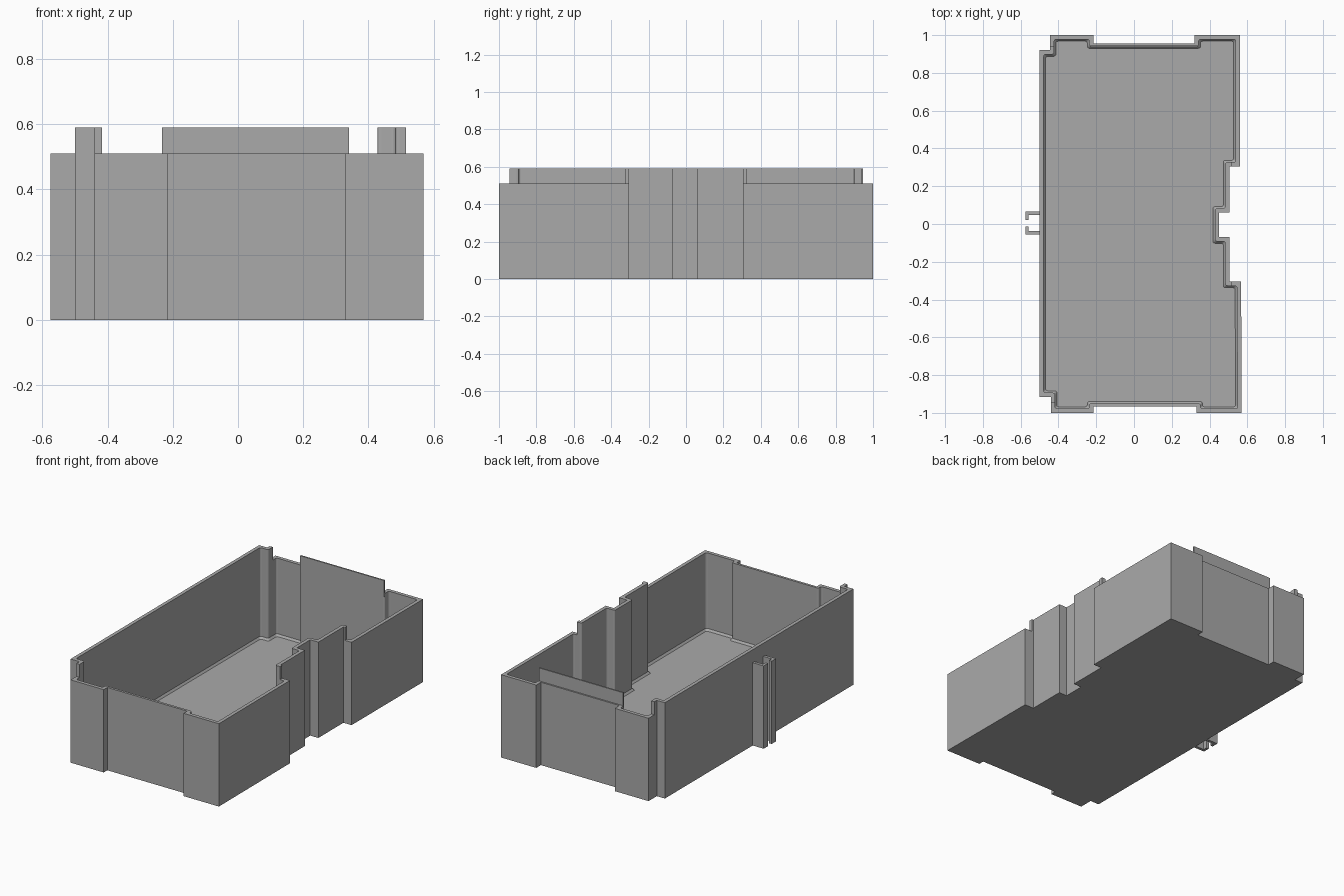
import bpy, bmesh
from mathutils import Vector

cube = bpy.data.objects.get("Cube")
if cube:
    bpy.data.objects.remove(cube, do_unlink=True)

RIM, TOP, WALL, PANEL = 0.51, 0.59, 0.022, 0.015

grey = bpy.data.materials.new("plain_grey")
grey.use_nodes = True
grey.diffuse_color = (0.4, 0.4, 0.4, 1)
grey.node_tree.nodes["Principled BSDF"].inputs["Base Color"].default_value = (0.4, 0.4, 0.4, 1)

# Outer footprint of the tray, counter-clockwise from the front left notch
OUTLINE = [Vector(p) for p in (
    (-.44, -1), (-.215, -1), (-.215, -.965), (.33, -.965), (.33, -1), (.57, -1),
    (.567, -.305), (.505, -.305), (.505, -.07), (.45, -.07), (.45, .06), (.505, .06),
    (.505, .305), (.56, .305), (.56, 1), (.32, 1), (.32, .955), (-.215, .955),
    (-.215, 1), (-.445, 1), (-.445, .92), (-.5, .92), (-.5, -.915), (-.44, -.915))]
N = len(OUTLINE)
THIN_EDGES = (2, 16)  # the recessed end panels


def finish(name, bm):
    bmesh.ops.recalc_face_normals(bm, faces=bm.faces)
    mesh = bpy.data.meshes.new(name)
    bm.to_mesh(mesh)
    bm.free()
    mesh.materials.append(grey)
    obj = bpy.data.objects.new(name, mesh)
    bpy.context.collection.objects.link(obj)
    return obj


def prism(name, points, z0, z1):
    bm = bmesh.new()
    low = [bm.verts.new((x, y, z0)) for x, y in points]
    face = bm.faces.new(low)
    new = bmesh.ops.extrude_face_region(bm, geom=[face], use_keep_orig=True)
    verts = [g for g in new["geom"] if isinstance(g, bmesh.types.BMVert)]
    bmesh.ops.translate(bm, verts=verts, vec=(0, 0, z1 - z0))
    return finish(name, bm)


def rect(x0, x1, y0, y1):
    return [(x0, y0), (x1, y0), (x1, y1), (x0, y1)]


def inner_corners(extra=0.0, radius=0.012, steps=3):
    """Offset the outline inwards and round each corner; one point group per corner."""
    def shift(i):
        d = (OUTLINE[(i + 1) % N] - OUTLINE[i]).normalized()
        return Vector((-d.y, d.x)) * ((PANEL if i in THIN_EDGES else WALL) + extra)
    pts = [OUTLINE[i] + shift((i - 1) % N) + shift(i) for i in range(N)]
    groups = []
    for i, p in enumerate(pts):
        a = p + (pts[i - 1] - p).normalized() * radius
        b = p + (pts[(i + 1) % N] - p).normalized() * radius
        ts = [k / steps for k in range(steps + 1)]
        groups.append([a * (1 - t) ** 2 + p * 2 * t * (1 - t) + b * t * t for t in ts])
    return groups


def flat(groups):
    return [p for g in groups for p in g]


# Tray body: outer walls, rim, inner walls, chamfered foot and floor
INNER = inner_corners()
bm = bmesh.new()


def ring(points, z):
    return [bm.verts.new((p.x, p.y, z)) for p in points]


def bridge(a, b):
    for i in range(len(a)):
        j = (i + 1) % len(a)
        bm.faces.new((a[i], a[j], b[j], b[i]))


base, outer = ring(OUTLINE, 0), ring(OUTLINE, RIM)
inner, foot = ring(flat(INNER), RIM), ring(flat(INNER), 0.045)
floor = ring(flat(inner_corners(0.01)), 0.033)
bm.faces.new(base)
bridge(base, outer)
bridge(inner, foot)
bridge(foot, floor)
bm.faces.new(floor)
size = len(INNER[0])
for i in range(N):
    j = (i + 1) % N
    group = inner[i * size:(i + 1) * size]
    bm.faces.new([outer[i]] + group)
    bm.faces.new((outer[i], outer[j], inner[j * size], group[-1]))
finish("tray_body", bm)


# Raised wall sections that follow the footprint between two corners
def raised(name, first, last, start, end):
    outside = [start[0]] + [tuple(p) for p in OUTLINE[first:last + 1]] + [end[0]]
    inside = [start[1]] + [tuple(p) for p in flat(INNER[first:last + 1])] + [end[1]]
    prism(name, outside + inside[::-1], RIM, TOP)


raised("raised_right_wall", 20, 23,
       ((-.445, .943), (-.445 + WALL, .943)), ((-.44, -.945), (-.44 + WALL, -.945)))
raised("raised_left_wall", 7, 12,
       ((.515, -.305), (.515, -.305 - WALL)), ((.515, .305), (.515, .305 + WALL)))

# Thin raised lip above the back panel
prism("back_lip", rect(-.233, .34, .937, .946), RIM - 0.02, TOP)

# Pair of hooked rails on the side wall
for name, arm, tip in (("front_rail", (-.055, -.037), (-.055, -.012)),
                       ("back_rail", (.047, .065), (.022, .065))):
    prism(name + "_arm", rect(-.558, -.5, *arm), 0, RIM)
    prism(name + "_tip", rect(-.575, -.558, *tip), 0, RIM)
